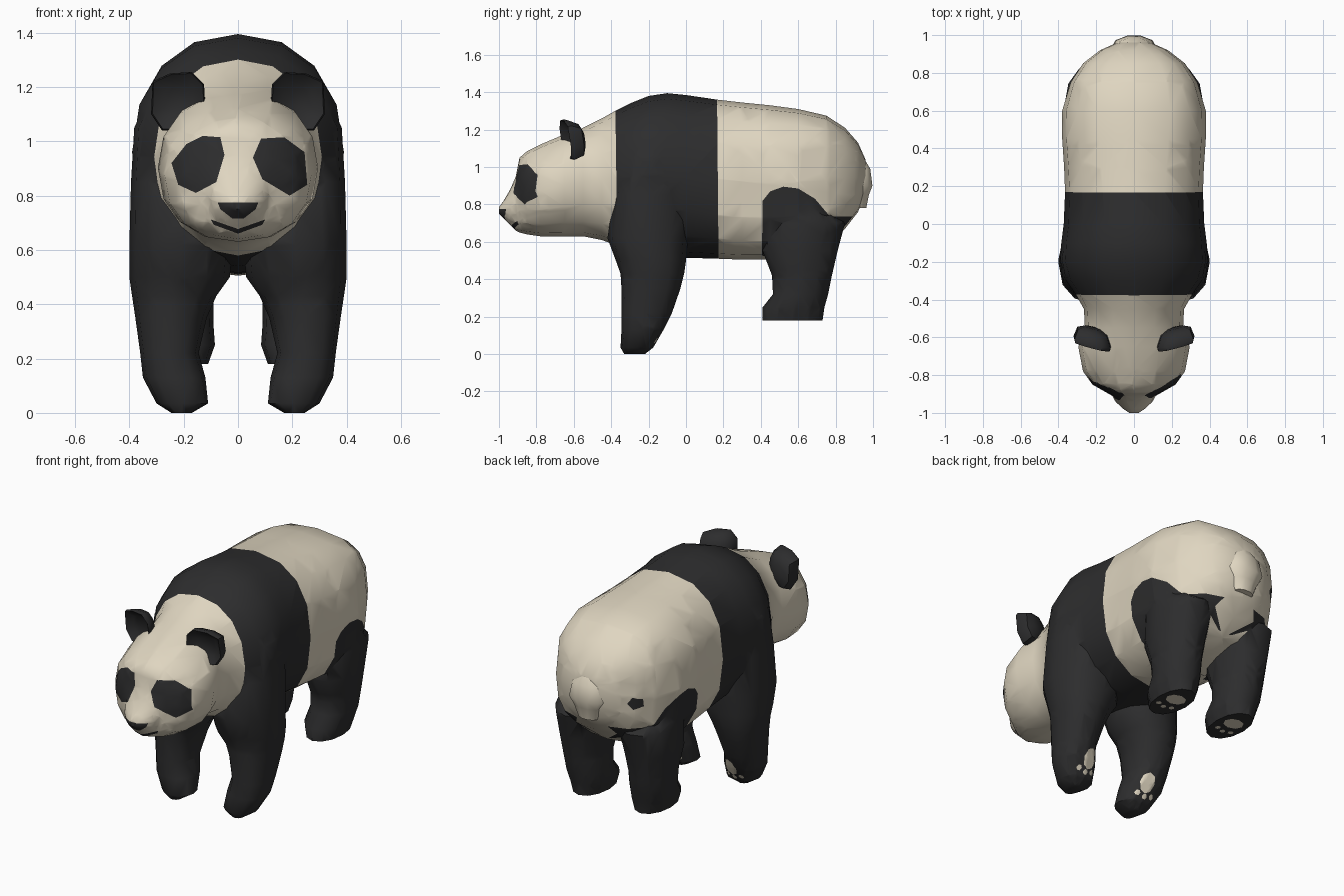
import bpy, bmesh, math
from mathutils import Vector

if "Cube" in bpy.data.objects:
    bpy.data.objects.remove(bpy.data.objects["Cube"])

X, Y = Vector((1, 0, 0)), Vector((0, 1, 0))
Z = Vector((0, 0, 1))
CREAM, BLACK = 0, 1


def material(name, colour):
    mat = bpy.data.materials.new(name)
    mat.use_nodes = True
    mat.diffuse_color = colour
    mat.node_tree.nodes["Principled BSDF"].inputs["Base Color"].default_value = colour
    return mat


MATERIALS = [material("cream fur", (0.74, 0.67, 0.53, 1)),
             material("black fur", (0.026, 0.026, 0.027, 1))]


def ring(centre, u, v, ru, rv, sides, power=2.0):
    """Rounded cross-section in the plane of u and v."""
    points = []
    for i in range(sides):
        t = math.tau * i / sides
        c, s = math.cos(t), math.sin(t)
        a = math.copysign(abs(c) ** (2 / power), c)
        b = math.copysign(abs(s) ** (2 / power), s)
        points.append(centre + u * ru * a + v * rv * b)
    return points


def loft(name, rings, colour):
    """Skin a closed surface over a row of rings."""
    bm = bmesh.new()
    loops = [[bm.verts.new(p) for p in r] for r in rings]
    n = len(loops[0])
    for lower, upper in zip(loops, loops[1:]):
        for i in range(n):
            j = (i + 1) % n
            bm.faces.new((lower[i], lower[j], upper[j], upper[i]))
    bm.faces.new(loops[0])
    bm.faces.new(loops[-1])
    bmesh.ops.recalc_face_normals(bm, faces=bm.faces)
    bmesh.ops.triangulate(bm, faces=bm.faces)
    for f in bm.faces:
        f.material_index = colour
    mesh = bpy.data.meshes.new(name)
    bm.to_mesh(mesh)
    bm.free()
    for mat in MATERIALS:
        mesh.materials.append(mat)
    obj = bpy.data.objects.new(name, mesh)
    bpy.context.collection.objects.link(obj)
    return obj


def merge(target, other):
    """Weld another solid into the target."""
    bpy.context.view_layer.objects.active = target
    union = target.modifiers.new("union", "BOOLEAN")
    union.operation, union.solver, union.object = "UNION", "EXACT", other
    target.modifiers.new("triangles", "TRIANGULATE")
    for name in ("union", "triangles"):
        bpy.ops.object.modifier_apply(modifier=name)
    bpy.data.objects.remove(other)


def paint(obj, colour, axis, outline, test=lambda f, c: True):
    """Cut a convex outline, projected along an axis, into the surface and colour it."""
    a, b = [i for i in range(3) if i != axis]
    bm = bmesh.new()
    bm.from_mesh(obj.data)
    mid = [sum(p[k] for p in outline) / len(outline) for k in (0, 1)]
    planes = []
    for p, q in zip(outline, outline[1:] + outline[:1]):
        co, no = Vector((0, 0, 0)), Vector((0, 0, 0))
        co[a], co[b] = p
        no[a], no[b] = q[1] - p[1], p[0] - q[0]
        if (mid[0] - p[0]) * no[a] + (mid[1] - p[1]) * no[b] > 0:
            no = -no
        planes.append((co, no.normalized()))
    for co, no in planes:
        bm.normal_update()
        faces = [f for f in bm.faces if test(f, f.calc_center_median())]
        edges = {e for f in faces for e in f.edges}
        verts = {v for f in faces for v in f.verts}
        bmesh.ops.bisect_plane(bm, geom=faces + list(edges) + list(verts),
                               dist=1e-5, plane_co=co, plane_no=no)
    bm.normal_update()
    for f in bm.faces:
        c = f.calc_center_median()
        if test(f, c) and all((c - co).dot(no) < 1e-4 for co, no in planes):
            f.material_index = colour
    bm.to_mesh(obj.data)
    bm.free()


def disc(x, y, rx, ry, sides=8):
    return [(x + rx * math.cos(math.tau * i / sides),
             y + ry * math.sin(math.tau * i / sides)) for i in range(sides)]


# Body and head in one skin: y, bottom, top, half width, squareness
BODY = [(0.96, 0.86, 1.04, 0.09, 2), (0.92, 0.76, 1.13, 0.18, 2.3),
        (0.85, 0.67, 1.21, 0.27, 2.8), (0.75, 0.58, 1.275, 0.335, 2.9),
        (0.60, 0.53, 1.31, 0.38, 2.8), (0.45, 0.505, 1.33, 0.38, 2.6),
        (0.30, 0.505, 1.345, 0.37, 2.5), (0.17, 0.51, 1.36, 0.365, 2.4),
        (0.0, 0.515, 1.385, 0.372, 2.2), (-0.1, 0.53, 1.395, 0.385, 2.2),
        (-0.2, 0.54, 1.38, 0.39, 2.2), (-0.3, 0.56, 1.34, 0.36, 2.2),
        (-0.37, 0.58, 1.305, 0.31, 2.2), (-0.45, 0.61, 1.26, 0.265, 2.2),
        (-0.55, 0.63, 1.21, 0.26, 2.2), (-0.65, 0.63, 1.175, 0.295, 2.2),
        (-0.78, 0.63, 1.12, 0.27, 2.2), (-0.85, 0.64, 1.085, 0.22, 2.2),
        (-0.89, 0.65, 1.05, 0.15, 2.2), (-0.91, 0.66, 0.95, 0.115, 2),
        (-0.94, 0.69, 0.88, 0.098, 2), (-0.975, 0.725, 0.82, 0.062, 2),
        (-1.0, 0.75, 0.785, 0.025, 2)]
body = loft("body_head_and_legs",
            [ring(Vector((0, y, (lo + hi) / 2)), X, Z, w, (hi - lo) / 2, 16, power)
             for y, lo, hi, w, power in BODY], CREAM)

# Tail: z, y, half width, half depth
TAIL = [(1.06, 0.915, 0.04, 0.03), (0.99, 0.928, 0.10, 0.06), (0.90, 0.935, 0.12, 0.065),
        (0.85, 0.93, 0.09, 0.05), (0.78, 0.93, 0.06, 0.035)]
tail = loft("tail", [ring(Vector((0, y, z)), X, Y, w, d, 10) for z, y, w, d in TAIL], CREAM)

# Legs: z, inner x, outer x, front y, back y
FRONT_LEG = [(0.0, 0.17, 0.245, -0.33, -0.22), (0.035, 0.11, 0.30, -0.35, -0.175),
             (0.13, 0.12, 0.35, -0.345, -0.12), (0.22, 0.145, 0.36, -0.345, -0.075),
             (0.35, 0.115, 0.378, -0.345, -0.03), (0.43, 0.08, 0.39, -0.35, -0.01),
             (0.5, 0.03, 0.40, -0.375, 0.0), (0.62, 0.02, 0.40, -0.42, 0.01),
             (0.85, 0.08, 0.394, -0.385, 0.0), (1.05, 0.1, 0.382, -0.345, -0.02),
             (1.2, 0.1, 0.31, -0.31, -0.06)]
HIND_LEG = [(0.18, 0.11, 0.30, 0.41, 0.73), (0.25, 0.085, 0.325, 0.41, 0.74),
            (0.32, 0.09, 0.335, 0.465, 0.76), (0.42, 0.09, 0.345, 0.46, 0.78),
            (0.55, 0.07, 0.362, 0.41, 0.81), (0.70, 0.05, 0.368, 0.41, 0.85),
            (0.79, 0.08, 0.36, 0.45, 0.74)]
for s in (1, -1):
    for name, rows, power in (("front_leg", FRONT_LEG, 2.3), ("hind_leg", HIND_LEG, 2.1)):
        merge(body, loft(name, [
            ring(Vector((s * (xi + xo) / 2, (yf + yb) / 2, z)), X, Y,
                 (xo - xi) / 2, (yb - yf) / 2, 12, power)
            for z, xi, xo, yf, yb in rows], BLACK))

# Shoulder band, haunch patches and a spot beside the tail
paint(body, BLACK, 0, [(-0.365, 0.4), (0.175, 0.4), (0.165, 1.5), (-0.38, 1.5)])
for haunch in ([(0.405, 0.45), (0.41, 0.82), (0.45, 0.87), (0.52, 0.895), (0.60, 0.885),
                (0.69, 0.83), (0.77, 0.735), (0.77, 0.45)],
               [(0.77, 0.45), (0.77, 0.735), (0.90, 0.735), (0.90, 0.45)]):
    paint(body, BLACK, 0, haunch, lambda f, c: abs(c.x) > 0.09 and c.y > 0.2)
paint(body, BLACK, 1, disc(-0.26, 0.90, 0.035, 0.04, 5), lambda f, c: c.y > 0.7)

# Eye patches, mouth and nose
LEFT_EYE = [(0.055, 0.94), (0.085, 1.01), (0.17, 1.015), (0.245, 0.96), (0.255, 0.84),
            (0.19, 0.80), (0.09, 0.86)]
RIGHT_EYE = [(-0.13, 1.02), (-0.065, 1.015), (-0.05, 0.95), (-0.08, 0.85), (-0.155, 0.81),
             (-0.22, 0.84), (-0.245, 0.92), (-0.19, 0.99)]
LIP = [(0, 0.66), (0.09, 0.693), (0.10, 0.712), (0, 0.677)]
for shape in (LEFT_EYE, RIGHT_EYE, LIP, [(-x, z) for x, z in LIP]):
    paint(body, BLACK, 1, shape, lambda f, c: c.y < -0.7 and f.normal.y < -0.02)
paint(body, BLACK, 1, [(-0.075, 0.775), (0.075, 0.775), (0.065, 0.75), (0.02, 0.715),
                       (-0.02, 0.715), (-0.065, 0.75)],
      lambda f, c: c.y < -0.93)

# Ear outline seen from the front, and its layers from inner cup to back
EAR = [(0.12, 1.12), (0.125, 1.21), (0.17, 1.255), (0.25, 1.25), (0.315, 1.22),
       (0.32, 1.10), (0.28, 1.04), (0.19, 1.04)]
EAR_LAYERS = [(0.55, -0.61), (0.95, -0.645), (1.0, -0.625), (0.8, -0.57), (0.4, -0.55)]
ears = []

for side, s in (("left", 1), ("right", -1)):
    # Paw pads: one large pad and three toes on each sole
    for pad in [disc(s * 0.205, 0.13, 0.043, 0.055)] + [
            disc(s * (0.21 + 0.045 * i), 0.06 + 0.012 * abs(i), 0.016, 0.015, 6)
            for i in (-1, 0, 1)]:
        paint(body, CREAM, 1, pad,
              lambda f, c: c.y < 0 and c.z < 0.25 and f.normal.y > 0.2)
    for pad in [disc(s * 0.205, 0.60, 0.06, 0.05)] + [
            disc(s * (0.21 + 0.045 * i), 0.50 + 0.015 * abs(i), 0.016, 0.017, 6)
            for i in (-1, 0, 1)]:
        paint(body, CREAM, 2, pad,
              lambda f, c: c.y > 0.3 and c.z < 0.24 and f.normal.z < -0.3)

    # Cupped ear, tip leaning forward and outer side swept back
    ears.append(loft(side + "_ear", [
        [Vector((s * (0.22 + (x - 0.22) * k),
                 y + (0.25 * (x - 0.22) - 0.15 * (z - 1.15)) * k,
                 1.15 + (z - 1.15) * k)) for x, z in EAR]
        for k, y in EAR_LAYERS], BLACK))

# Soft shading with sharp creases kept
for obj in bpy.context.selected_objects:
    obj.select_set(False)
for obj in [body, tail] + ears:
    obj.select_set(True)
bpy.context.view_layer.objects.active = body
bpy.ops.object.shade_smooth_by_angle(angle=math.radians(45))
